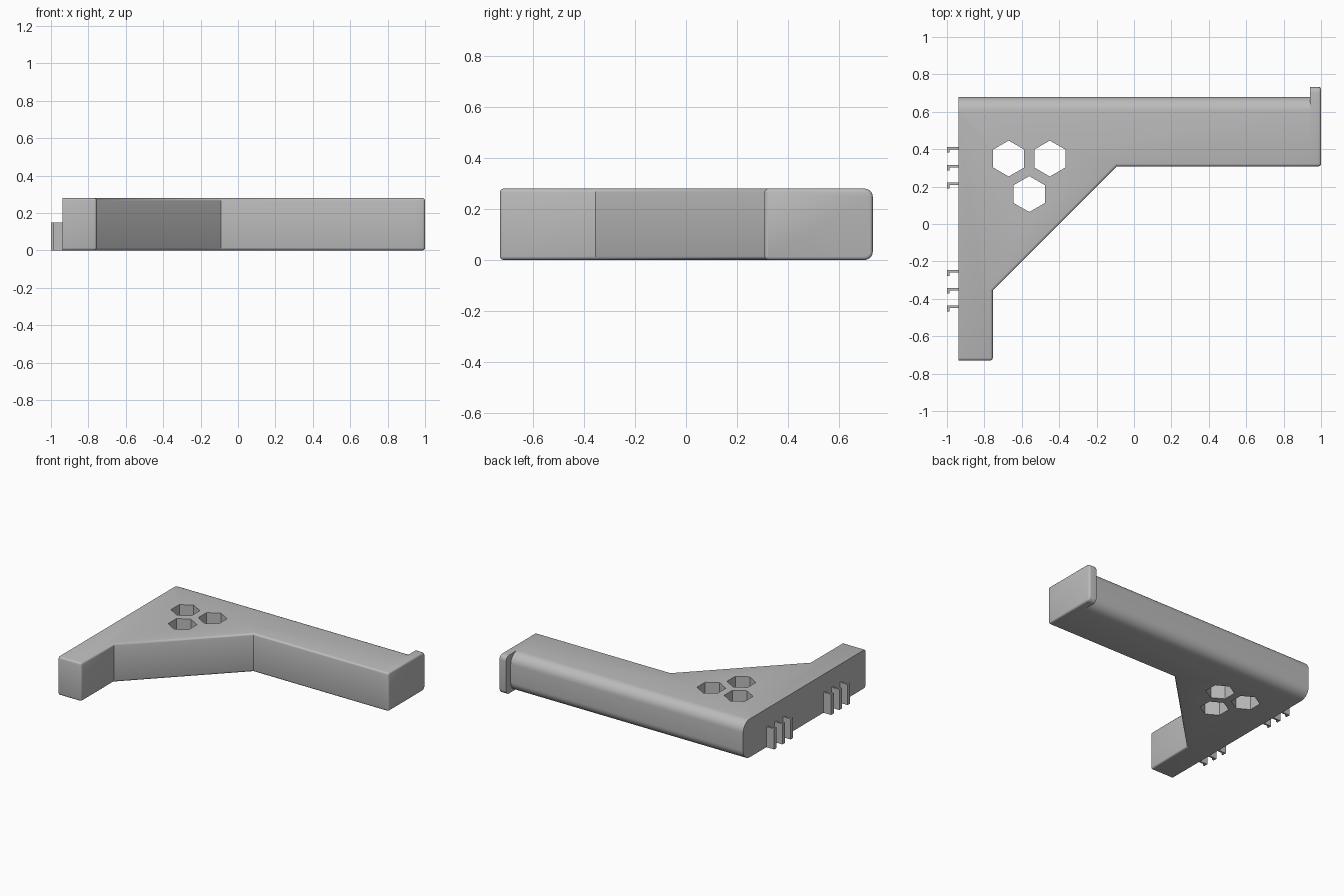
import bpy, bmesh
from math import sin, cos, pi

if "Cube" in bpy.data.objects:
    bpy.data.objects.remove(bpy.data.objects["Cube"], do_unlink=True)

H = 0.28          # thickness of the bracket
LEFT, BAR_END = -0.938, 0.94
BACK, BAR_FRONT, FOOT = 0.68, 0.308, -0.73
SOFT = 0.014      # small edge rounding

grey = bpy.data.materials.new("light_grey")
grey.use_nodes = True
grey.diffuse_color = (0.5, 0.5, 0.5, 1)
grey.node_tree.nodes["Principled BSDF"].inputs["Base Color"].default_value = (0.5, 0.5, 0.5, 1)


def prism(points, direction):
    """Closed solid made by sweeping a flat outline along a direction."""
    bm = bmesh.new()
    face = bm.faces.new([bm.verts.new(p) for p in points])
    swept = bmesh.ops.extrude_face_region(bm, geom=[face])
    verts = [g for g in swept["geom"] if isinstance(g, bmesh.types.BMVert)]
    bmesh.ops.translate(bm, verts=verts, vec=direction)
    bmesh.ops.recalc_face_normals(bm, faces=bm.faces)
    return bm


def round_edges(bm, rule, radius, segments):
    edges = [e for e in bm.edges if rule(*[v.co for v in e.verts])]
    bmesh.ops.bevel(bm, geom=edges, offset=radius, segments=segments,
                    profile=0.5, affect='EDGES', clamp_overlap=True)


def finish(bm, name):
    mesh = bpy.data.meshes.new(name)
    bm.to_mesh(mesh)
    bm.free()
    obj = bpy.data.objects.new(name, mesh)
    bpy.context.collection.objects.link(obj)
    mesh.materials.append(grey)
    return obj


def smooth(obj):
    bpy.ops.object.select_all(action='DESELECT')
    obj.select_set(True)
    bpy.context.view_layer.objects.active = obj
    bpy.ops.object.shade_smooth_by_angle(angle=0.6)


def near(a, b):
    return abs(a - b) < 1e-4


# Bracket body: long arm, diagonal brace and short foot
outline = [(LEFT, FOOT), (-0.755, FOOT), (-0.755, -0.355), (-0.092, BAR_FRONT),
           (BAR_END, BAR_FRONT), (BAR_END, BACK), (LEFT, BACK)]
body = prism([(x, y, 0) for x, y in outline], (0, 0, H))


def front_rim(a, b):
    flat = near(a.z, b.z)
    on_side = near(a.x, b.x) and (near(a.x, LEFT) or near(a.x, BAR_END))
    on_back = near(a.y, BACK) and near(b.y, BACK)
    foot_corner = not flat and near(a.y, FOOT) and a.x > LEFT + 0.1
    return (flat and not on_side and not on_back) or foot_corner


round_edges(body, front_rim, SOFT, 3)
round_edges(body, lambda a, b: near(a.z, b.z) and near(a.y, BACK) and near(b.y, BACK), 0.075, 8)
bracket = finish(body, "bracket_body")

# Three hexagonal through holes
for i, (cx, cy) in enumerate([(-0.67, 0.35), (-0.45, 0.35), (-0.56, 0.16)]):
    ring = [(cx + 0.096 * sin(k * pi / 3), cy + 0.096 * cos(k * pi / 3), -0.1) for k in range(6)]
    cutter = finish(prism(ring, (0, 0, H + 0.2)), f"hex_cutter_{i + 1}")
    cutter.hide_render = True
    cutter.hide_set(True)
    cut = bracket.modifiers.new(f"hex_hole_{i + 1}", 'BOOLEAN')
    cut.operation, cut.solver, cut.object = 'DIFFERENCE', 'EXACT', cutter
smooth(bracket)

# Raised stop at the end of the long arm
TIP = 0.733
lip = prism([(BAR_END, BAR_FRONT, 0), (BAR_END, TIP, 0), (BAR_END, TIP, H), (BAR_END, BAR_FRONT, H)],
            (1 - BAR_END, 0, 0))
round_edges(lip, lambda a, b: not near(a.x, b.x) and near(a.y, TIP), 0.032, 5)
round_edges(lip, lambda a, b: not near(a.x, b.x) and near(a.y, BAR_FRONT), SOFT, 3)
round_edges(lip, lambda a, b: near(a.x, 1) and near(b.x, 1), SOFT, 3)
smooth(finish(lip, "end_stop"))

# Two groups of three small hooks on the side
for group, top in (("rear", 0.411), ("front", -0.247)):
    for i in range(3):
        y = top - i * 0.095
        shape = [(LEFT, y), (-1, y), (-1, y - 0.03), (-0.987, y - 0.03),
                 (-0.987, y - 0.013), (LEFT, y - 0.013)]
        finish(prism([(px, py, 0) for px, py in shape], (0, 0, 0.15)), f"{group}_hook_{i + 1}")
